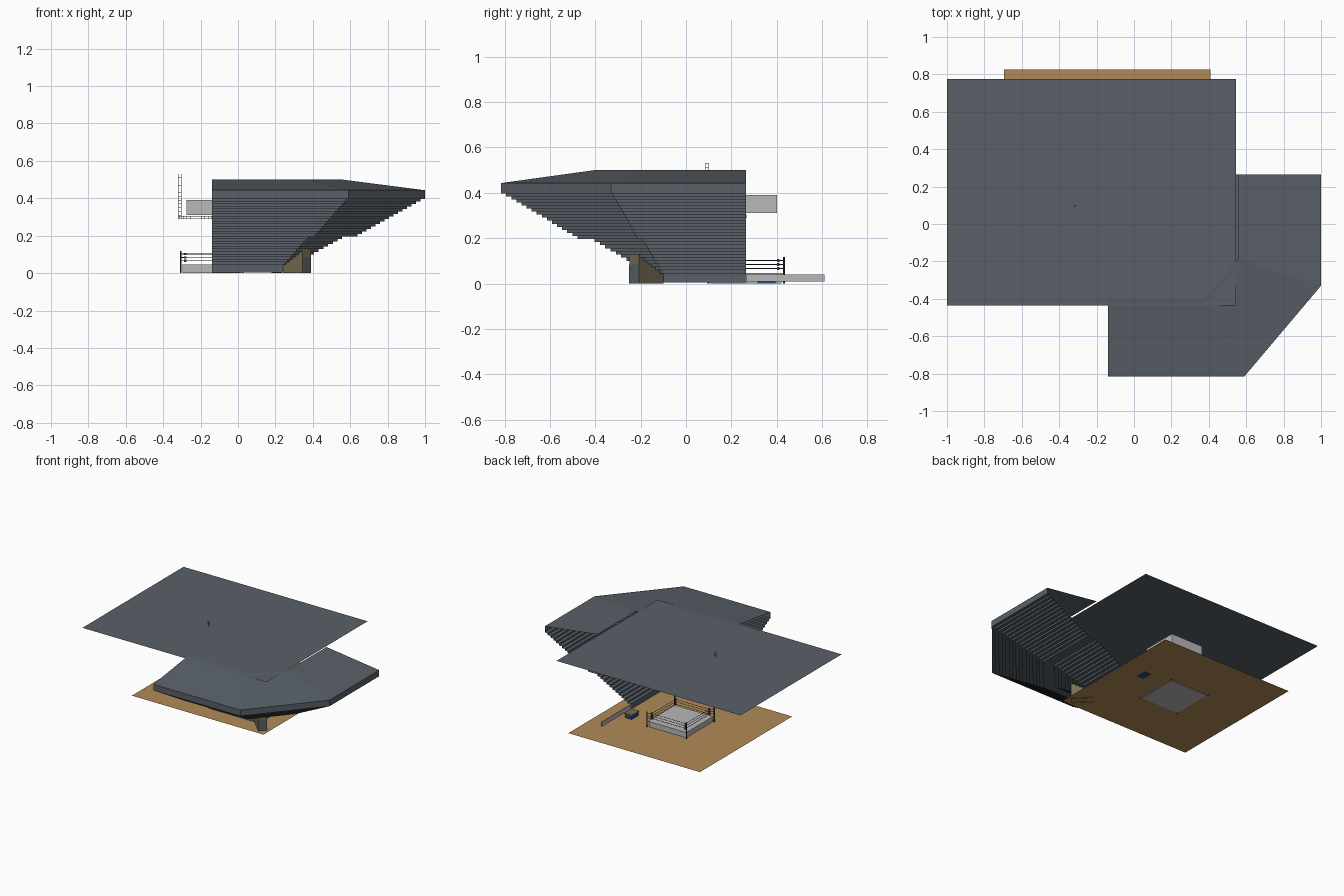
import bpy, bmesh, math
from mathutils import Vector, Matrix

if "Cube" in bpy.data.objects:
    bpy.data.objects.remove(bpy.data.objects["Cube"])


def mat(name, rgb):
    m = bpy.data.materials.new(name)
    m.diffuse_color = (*rgb, 1)
    m.use_nodes = True
    m.node_tree.nodes["Principled BSDF"].inputs["Base Color"].default_value = m.diffuse_color
    return m


SLATE = mat("slate", (0.10, 0.118, 0.14))
TAN = mat("tan_floor", (0.44, 0.255, 0.095))
GREY = mat("light_grey", (0.48, 0.48, 0.48))
OLIVE = mat("olive", (0.185, 0.155, 0.09))
BLUE = mat("blue", (0.03, 0.06, 0.22))
DARK = mat("charcoal", (0.03, 0.033, 0.04))

CX, CY = -0.14, 0.265      # centre of the ring


def finish(bm, name, material):
    me = bpy.data.meshes.new(name)
    bm.to_mesh(me)
    bm.free()
    me.materials.append(material)
    ob = bpy.data.objects.new(name, me)
    bpy.context.collection.objects.link(ob)
    return ob


def add_box(bm, lo, hi):
    lo, hi = Vector(lo), Vector(hi)
    m = Matrix.Translation((lo + hi) / 2) @ Matrix.Diagonal((*(hi - lo), 1))
    bmesh.ops.create_cube(bm, size=1, matrix=m)


def box(name, lo, hi, material):
    bm = bmesh.new()
    add_box(bm, lo, hi)
    return finish(bm, name, material)


def add_rod(bm, a, b, r, sides=6):
    a, b = Vector(a), Vector(b)
    d = b - a
    m = Matrix.Translation((a + b) / 2) @ d.to_track_quat('Z', 'Y').to_matrix().to_4x4()
    bmesh.ops.create_cone(bm, cap_ends=True, segments=sides, radius1=r, radius2=r,
                          depth=d.length, matrix=m)


def sheet(name, x0, x1, y0, y1, z, material):
    bm = bmesh.new()
    bm.faces.new([bm.verts.new(p) for p in ((x0, y0, z), (x1, y0, z), (x1, y1, z), (x0, y1, z))])
    return finish(bm, name, material)


# floor and ceiling sheets
sheet("floor", -0.695, 0.41, -0.28, 0.825, 0.004, TAN)
sheet("ceiling", -1.0, 0.545, -0.437, 0.775, 0.497, SLATE)

# corner stand: L-shaped plan with a cut corner, swept through a stepped profile
INNER = [(CX, -0.145), (0.24, -0.145), (0.28, -0.10), (0.28, CY)]
OUTER = [(CX, -0.815), (0.59, -0.815), (1.0, -0.33), (1.0, CY)]


def plan(t, z):
    return [(a[0] + (b[0] - a[0]) * t, a[1] + (b[1] - a[1]) * t, z)
            for a, b in zip(INNER, OUTER)]


def sweep(name, profile, material):
    bm = bmesh.new()
    rows = [[bm.verts.new(p) for p in plan(t, z)] for t, z in profile]
    for r0, r1 in zip(rows, rows[1:]):
        for i in range(3):
            bm.faces.new((r0[i], r0[i + 1], r1[i + 1], r1[i]))
    return finish(bm, name, material)


def steps(t0, z0, t1, z1, n):
    out = []
    for i in range(n):
        t = t0 + (t1 - t0) * (i + 1) / n
        za = z0 + (z1 - z0) * i / n
        out += [(t, za), (t, z0 + (z1 - z0) * (i + 1) / n)]
    return out


tiers = [(0, 0.004), (0, 0.045)]
tiers += steps(0, 0.045, 0.385, 0.197, 11)
tiers += [(0.465, 0.197)]
tiers += steps(0.465, 0.197, 1.0, 0.41, 16)
sweep("seating_tiers", tiers, SLATE)
sweep("stand_roof", [(1.0, 0.41), (1.0, 0.443), (0.385, 0.5)], SLATE)

# corner tunnel under the tiers
bm = bmesh.new()
ends = [((0.24, -0.145), (0.28, -0.10), 0.047), ((0.345, -0.25), (0.39, -0.208), 0.132)]
low = [[bm.verts.new((*p, 0)) for p in e[:2]] for e in ends]
top = [[bm.verts.new((*p, e[2])) for p in e[:2]] for e in ends]
for q in ((low[0][0], low[1][0], top[1][0], top[0][0]),
          (low[1][1], low[0][1], top[0][1], top[1][1]),
          (low[1][0], low[1][1], top[1][1], top[1][0]),
          (top[0][0], top[1][0], top[1][1], top[0][1])):
    bm.faces.new(q)
finish(bm, "tunnel", OLIVE)
bm = bmesh.new()
o = 0.0015
bm.faces.new([bm.verts.new(p) for p in ((0.345 + o, -0.25 - o, 0), (0.39 + o, -0.208 - o, 0),
                                        (0.39 + o, -0.208 - o, 0.085), (0.345 + o, -0.25 - o, 0.085))])
finish(bm, "tunnel_door", SLATE)

# barrier in line with the stand, and the ringside table
box("barrier", (0.279, CY, 0.008), (0.287, 0.61, 0.04), GREY)
box("table", (0.18, 0.315, 0), (0.235, 0.395, 0.034), BLUE)
box("table_top", (0.175, 0.31, 0.034), (0.24, 0.40, 0.04), OLIVE)

# ring platform with skirt
H = 0.157
box("ring_skirt", (CX - H, CY - H, 0), (CX + H, CY + H, 0.04), GREY)
box("ring_mat", (CX - H - 0.003, CY - H - 0.003, 0.04), (CX + H + 0.003, CY + H + 0.003, 0.046), GREY)

# posts, corner pads and ropes
corners = [(-1, -1), (1, -1), (1, 1), (-1, 1)]
posts, pads, ropes = bmesh.new(), bmesh.new(), bmesh.new()
for k, (sx, sy) in enumerate(corners):
    px, py = CX + sx * 0.166, CY + sy * 0.166
    add_rod(posts, (px, py, 0), (px, py, 0.117), 0.0045, 8)
    nx, ny = corners[(k + 1) % 4]
    for z in (0.066, 0.084, 0.102):
        qx, qy = CX + sx * 0.142, CY + sy * 0.142
        add_rod(posts, (px, py, z), (qx, qy, z), 0.002)
        add_box(pads, (qx - 0.006, qy - 0.006, z - 0.006), (qx + 0.006, qy + 0.006, z + 0.006))
        add_rod(ropes, (qx, qy, z), (CX + nx * 0.142, CY + ny * 0.142, z), 0.0016)
finish(posts, "ring_posts", DARK)
finish(pads, "corner_pads", BLUE)
finish(ropes, "ring_ropes", DARK)

# hanging screen block above the ring
box("screen_block", (CX - 0.136, CY - 0.136, 0.31), (CX + 0.136, CY + 0.136, 0.39), GREY)

# lighting truss: one hanger and two beams


def truss(name, a, b, w=0.0075, r=0.0012, bays=12):
    a, b = Vector(a), Vector(b)
    d = (b - a).normalized()
    u = Vector((0, 0, 1)) if abs(d.z) < 0.5 else Vector((1, 0, 0))
    v = d.cross(u)
    offs = [(u * i + v * j) * w for i, j in corners]
    bm = bmesh.new()
    for k in range(4):
        p, q = offs[k], offs[(k + 1) % 4]
        add_rod(bm, a + p, b + p, r, 4)
        for i in range(bays + 1):
            c = a.lerp(b, i / bays)
            add_rod(bm, c + p, c + q, r * 0.8, 4)
    return finish(bm, name, GREY)


TX, TY = CX - 0.172, CY - 0.172
truss("truss_hanger", (TX, TY, 0.29), (TX, TY, 0.53))
truss("truss_beam_front", (TX, TY, 0.297), (CX, TY, 0.297), bays=9)
truss("truss_beam_side", (TX, TY, 0.297), (TX, CY, 0.297), bays=9)
